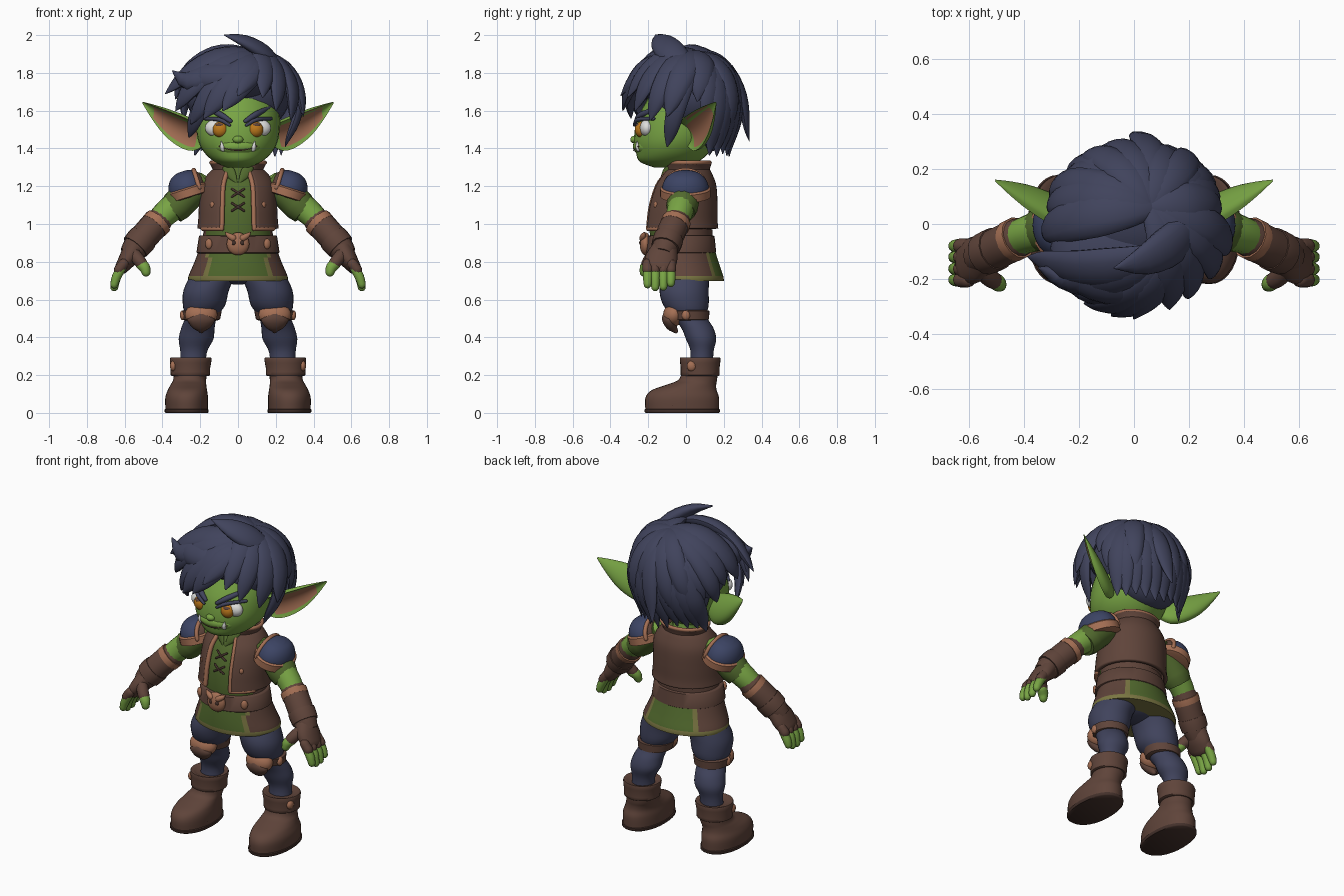
import bpy, bmesh, math, random
from math import sin, cos, pi, radians
from mathutils import Vector, Matrix, Euler

random.seed(4)
if "Cube" in bpy.data.objects:
    bpy.data.objects.remove(bpy.data.objects["Cube"])

# Flat colours, given as sRGB bytes and stored linear
MATS = {}
for key, rgb in {"skin_green": (120, 164, 68), "hair_navy": (64, 67, 92), "cloth_blue": (60, 68, 100),
                 "leather_brown": (95, 68, 58), "dark_leather": (68, 49, 43), "tan_leather": (164, 111, 84),
                 "tunic_green": (82, 106, 46), "olive_trim": (122, 118, 66), "eye_white": (222, 222, 220),
                 "amber": (188, 120, 28)}.items():
    m = bpy.data.materials.new(key)
    m.use_nodes = True
    col = [((v / 255 + .055) / 1.055) ** 2.4 for v in rgb] + [1]
    m.diffuse_color = col
    m.node_tree.nodes["Principled BSDF"].inputs["Base Color"].default_value = col
    MATS[key] = m


def finish(name, bm, colours, rule=None, mirror=False, thick=0):
    """Turn a bmesh into a smooth object; rule(face centre, normal) picks a colour."""
    bmesh.ops.recalc_face_normals(bm, faces=bm.faces)
    for f in bm.faces:
        f.smooth = True
        f.material_index = rule(f.calc_center_median(), f.normal) if rule else 0
    me = bpy.data.meshes.new(name)
    bm.to_mesh(me)
    bm.free()
    me.set_sharp_from_angle(angle=radians(50))
    for c in ([colours] if isinstance(colours, str) else colours):
        me.materials.append(MATS[c])
    ob = bpy.data.objects.new(name, me)
    bpy.context.scene.collection.objects.link(ob)
    if thick:
        mod = ob.modifiers.new("thickness", "SOLIDIFY")
        mod.thickness, mod.offset = thick, 0
    if mirror:
        ob.modifiers.new("mirror", "MIRROR")


def spline(rows, k=4):
    """Catmull-Rom resampling of rows of numbers."""
    out, last = [], len(rows) - 1
    for i in range(last):
        pick = [rows[max(0, min(last, j))] for j in (i - 1, i, i + 1, i + 2)]
        for t in (s / k for s in range(k)):
            out.append([.5 * (2 * q + (r - p) * t + (2 * p - 5 * q + 4 * r - u) * t * t
                              + (3 * q - p - 3 * r + u) * t ** 3) for p, q, r, u in zip(*pick)])
    return out + [list(rows[-1])]


def skin(name, rings, colours, closed=True, **kw):
    """Bridge rings of points into a surface, capped if closed."""
    bm = bmesh.new()
    vs = [[bm.verts.new(p) for p in r] for r in rings]
    n = len(vs[0])
    for a, b in zip(vs, vs[1:]):
        for i in range(n if closed else n - 1):
            j = (i + 1) % n
            bm.faces.new((a[i], a[j], b[j], b[i]))
    if closed:
        bm.faces.new(vs[0])
        bm.faces.new(vs[-1])
    finish(name, bm, colours, **kw)


def section(row, a, p=1):
    cx, cy, z, rx, ry = row
    sq = lambda v: math.copysign(abs(v) ** p, v)
    return Vector((cx + rx * sq(cos(a)), cy + ry * sq(sin(a)), z))


def loft(name, rows, colours, n=32, p=1, k=4, gap=None, **kw):
    """Stack of oval sections (cx, cy, z, rx, ry); gap opens the front by that half angle."""
    if gap is None:
        angles = [2 * pi * i / n for i in range(n)]
    else:
        angles = [-pi / 2 + gap + (2 * pi - 2 * gap) * i / n for i in range(n + 1)]
    skin(name, [[section(r, a, p) for a in angles] for r in spline(rows, k)], colours, closed=gap is None, **kw)


def tube(name, rows, colours, normal=Vector((.1, .9, .3)), k=3, n=14, ends=(30, 60, 84), **kw):
    """Sweep an oval along rows (x, y, z, width[, height]); ends rounds the tips."""
    rows = spline([tuple(r) if len(r) == 5 else (*r, r[3]) for r in rows], k)
    pts = [Vector(r[:3]) for r in rows]
    last = len(pts) - 1

    def ring(i, push=0, scale=1):
        t = (pts[min(i + 1, last)] - pts[max(i - 1, 0)]).normalized()
        side = t.cross(normal(pts[i]) if callable(normal) else normal).normalized()
        up, (w, h) = side.cross(t), rows[i][3:]
        c = pts[i] + t * push * min(w, h)
        return [c + (side * w * cos(a) + up * h * sin(a)) * scale for a in (2 * pi * j / n for j in range(n))]
    caps = [radians(d) for d in ends]
    skin(name, [ring(0, -sin(a), cos(a)) for a in reversed(caps)] + [ring(i) for i in range(last + 1)]
         + [ring(last, sin(a), cos(a)) for a in caps], colours, **kw)


def ball(name, loc, size, colours, rot=(0, 0, 0), **kw):
    bm = bmesh.new()
    bmesh.ops.create_uvsphere(bm, u_segments=28, v_segments=18, radius=1, matrix=Matrix.LocRotScale(
        Vector(loc), Euler([radians(d) for d in rot]), Vector(size)))
    finish(name, bm, colours, **kw)


# Head and face
HEAD = [(0, -.09, 1.3, .06, .08), (0, -.09, 1.33, .125, .155), (0, -.07, 1.38, .18, .195), (0, -.05, 1.45, .213, .225),
        (0, -.02, 1.55, .222, .24), (0, .01, 1.65, .21, .22), (0, .02, 1.75, .17, .17), (0, .02, 1.82, .08, .08)]
loft("head", HEAD, "skin_green")


def front(x, z, off=0, rows=HEAD):
    """Point on the front of a lofted body."""
    for a, b in zip(rows, rows[1:]):
        if a[2] <= z <= b[2]:
            _, cy, _, rx, ry = Vector(a).lerp(Vector(b), (z - a[2]) / (b[2] - a[2]))
            return (x, cy - ry * math.sqrt(1 - (x / rx) ** 2) - off, z)


ball("muzzle", (0, -.19, 1.41), (.13, .092, .055), "skin_green")
ball("nose", (0, -.273, 1.447), (.028, .022, .02), "skin_green")
tube("mouth", [(*front(x, 1.39 + 2.2 * x * x, .01), .0035) for x in (-.1, -.05, 0, .05, .1)], "leather_brown", n=8)
tube("fangs", [(*front(.08, 1.395, .004), .012), (*front(.084, 1.413, .008), .011), (*front(.09, 1.438, .008), .002)],
     "eye_white", n=8, mirror=True)
ball("eyes", front(.118, 1.508, -.022), (.056, .037, .046), "eye_white", mirror=True)
ball("irises", front(.093, 1.5, -.008), (.041, .034, .042), "amber", mirror=True)
ball("iris_shades", front(.096, 1.522, .005), (.026, .022, .014), "leather_brown", mirror=True)
tube("eyelids", [(*front(.045, 1.523, .014), .008), (*front(.1, 1.553, .022), .011),
                 (*front(.175, 1.558, .008), .009)], "hair_navy", mirror=True)
tube("eyebrows", [(*front(.04, 1.545, .008), .011), (*front(.1, 1.583, .012), .016),
                  (*front(.195, 1.632, .004), .004)], "hair_navy", mirror=True)

# Cupped pointed ears from (x, top, bottom) stations, leaning forward towards the top
EAR = spline([(.17, 1.53, 1.42), (.23, 1.55, 1.39), (.3, 1.58, 1.41), (.38, 1.61, 1.47), (.45, 1.632, 1.555),
              (.505, 1.647, 1.638)], 3)
FACING = Vector((.55, -.78, -.29))


def ear_ring(x, top, low):
    mid, half = Vector((x, (x - .2) * .52, (top + low) / 2)), (top - low) / 2
    for s, c in ((sin(2 * pi * i / 28), cos(2 * pi * i / 28)) for i in range(28)):
        depth = .55 * s if s < 0 else .22 * min(1, 5 * s) - .5 * s * s
        yield mid + (Vector((0, -.45, 1)) * c + FACING * depth) * half


def ear_colour(c, nrm):
    x, top, low = min(EAR, key=lambda r: abs(r[0] - c.x))
    return int(nrm.dot(FACING) > .3 and .22 < c.x < .455 and abs(c.z - (top + low) / 2) < .38 * (top - low))


skin("ears", [list(ear_ring(*r)) for r in EAR], ("skin_green", "tan_leather"), rule=ear_colour, mirror=True)

# Hair: solid masses under layered locks swept from the crown and from a side parting
ball("hair_cap", (0, .04, 1.69), (.28, .24, .225), "hair_navy")
ball("hair_back", (0, .11, 1.56), (.22, .14, .18), "hair_navy")
ball("hair_fringe_mass", (-.05, -.095, 1.765), (.255, .2, .125), "hair_navy")
CENTRE, SHELL = Vector((0, 0, 1.66)), Vector((.305, .265, .265))
CROWN, PARTING = (.06, .06, 1.9), (.12, -.1, 1.88)


def outward(p):
    return p - CENTRE


def lock(end, w, start=CROWN, lift=0):
    a, b = (Vector([d / s for d, s in zip(Vector(p) - CENTRE, SHELL)]) for p in (start, end))
    rows = []
    for t in (i / 8 for i in range(9)):
        mag = a.length + (b.length - a.length) * t ** 2 + lift * sin(pi * t)
        width = max(.004, w * min(1, .45 + 1.6 * t) * (1 - t ** 3))
        rows.append((*(CENTRE + a.lerp(b, t).normalized() * mag * SHELL), width, width * .5))
    tube("hair_lock", rows, "hair_navy", normal=outward, k=2, n=12)


for x, y, z, w in [(-.385, -.12, 1.69, .085), (-.33, -.15, 1.6, .085), (-.26, -.13, 1.46, .065), (-.25, -.21, 1.53, .075),
                   (-.18, -.29, 1.56, .085), (-.08, -.335, 1.6, .085), (0, -.345, 1.68, .07)]:
    lock((x, y, z), w, PARTING, .03)
for x, y, z, w in [(.13, -.31, 1.67, .075), (.2, -.27, 1.6, .07), (.28, -.19, 1.55, .075), (.345, -.1, 1.57, .08),
                   (.25, -.1, 1.41, .06), (.31, .06, 1.65, .085), (-.31, .06, 1.65, .085), (-.33, -.04, 1.66, .09),
                   (0, .335, 1.44, .065)]:
    lock((x, y, z), w, lift=.03)
for i in range(10):
    a = radians(24 + 132 * i / 9)
    lock((.25 * cos(a), .05 + .18 * sin(a), 1.37 + random.uniform(-.015, .03)), .068)
for i in range(9):
    a = radians(12 + 156 * i / 8)
    lock((.29 * cos(a), .05 + .23 * sin(a), 1.54 + random.uniform(-.06, .06)), .07, lift=random.uniform(0, .07))
tube("top_tuft", [(.22, .02, 1.8, .05, .04), (.14, -.07, 1.9, .08, .045), (.04, -.13, 1.965, .06, .03),
                  (-.07, -.16, 2, .004)], "hair_navy", normal=outward)
tube("side_tuft", [(.02, -.18, 1.85, .05, .04), (-.14, -.2, 1.8, .08, .05), (-.26, -.19, 1.755, .055, .045),
                   (-.345, -.16, 1.81, .004)], "hair_navy", normal=outward)

# Torso: neck, tunic, skirt
tube("neck", [(0, .01, 1.2, .075), (0, -.01, 1.36, .08)], "skin_green", normal=Vector((0, 1, 0)))
BODY = [(0, -.03, .92, .182, .16), (0, -.028, 1, .182, .165), (0, -.022, 1.1, .178, .163), (0, -.01, 1.2, .168, .14),
        (0, 0, 1.26, .13, .11), (0, 0, 1.3, .09, .09)]
loft("tunic_body", BODY, ("tunic_green", "leather_brown"), rule=lambda c, nrm: int(c.y > -.08 and c.z < 1))
tube("tunic_collar", [(.07, -.085, 1.315, .02, .01), (.04, -.115, 1.27, .028, .01), (.006, -.137, 1.215, .004)],
     "tunic_green", normal=Vector((.3, -1, .3)), mirror=True)
for z in (1.09, 1.165):
    tube("lacing", [(*front(-.032, z - .02, .004, BODY), .006), (*front(0, z, .007, BODY), .006),
                    (*front(.032, z + .02, .004, BODY), .006)], "dark_leather", n=8, mirror=True)


def skirt_colour(c, nrm):
    a = math.degrees(math.atan2(abs(c.x) / .265, abs(c.y + .01) / .2))
    if c.z > .93 and c.y > -.08:
        return 1
    if c.z < .722:
        return 2
    return 0 if a < 37 else 2 if a < 44 else 1


loft("tunic_skirt", [(0, -.02, .97, .18, .16), (0, -.025, .9, .195, .168), (0, -.015, .8, .23, .187),
                     (0, -.003, .725, .262, .2), (0, 0, .698, .262, .2)],
     ("tunic_green", "leather_brown", "olive_trim"), n=48, rule=skirt_colour)

# Belt and buckle
loft("belt", [(0, -.027, .845, .212, .18), (0, -.027, .85, .22, .187), (0, -.027, .935, .207, .178),
              (0, -.027, .94, .2, .17)], "leather_brown", k=1)
ball("buckle", (0, -.215, .895), (.06, .03, .06), "tan_leather")
tube("buckle_horns", [(.025, -.23, .925, .018), (.05, -.225, .94, .014), (.064, -.22, .955, .004)], "tan_leather", mirror=True)
ball("buckle_sockets", (.022, -.24, .9), (.011, .008, .012), "dark_leather", mirror=True)
ball("belt_studs", (.155, -.158, .895), (.02, .014, .028), "tan_leather", rot=(0, 0, 35), mirror=True)

# Open vest with edging, and standing collar
VEST = [(0, -.028, .975, .205, .188), (0, -.028, 1.02, .2, .184), (0, -.022, 1.1, .196, .178), (0, -.008, 1.2, .186, .158),
        (0, .003, 1.26, .15, .126), (0, .005, 1.285, .12, .11)]
GAP = radians(25)
loft("vest", VEST, "leather_brown", n=40, gap=GAP, thick=.022)
tube("vest_front_trim", [(*section(r, GAP - pi / 2), .013) for r in VEST], "tan_leather", mirror=True)
tube("vest_bottom_trim", [(*section(VEST[0], GAP - pi / 2 + i * .14), .012) for i in range(6)], "tan_leather", mirror=True)
tube("vest_neck_trim", [(*section(VEST[4], i * pi / 12), .01) for i in range(13)], "tan_leather")
ball("vest_studs", section(VEST[2], radians(-48)), (.016, .016, .02), "tan_leather", mirror=True)
COLLAR = [(0, .005, 1.255, .115, .105), (0, .005, 1.295, .126, .112), (0, .008, 1.325, .142, .118)]
loft("collar", COLLAR, "leather_brown", gap=radians(32), thick=.02)
tube("collar_trim", [(*section(COLLAR[2], radians(-58 + 296 * i / 24)), .011) for i in range(25)], "tan_leather", n=8)

# Arms with shoulder pads
tube("arms", [(.22, 0, 1.2, .075), (.32, -.02, 1.11, .074), (.39, -.038, 1.05, .068), (.45, -.065, .985, .06)],
     "skin_green", mirror=True)
tube("sleeves", [(.2, 0, 1.2, .075), (.27, -.01, 1.15, .085), (.325, -.02, 1.095, .086)], "tunic_green",
     ends=(30,), mirror=True)
AXIS = Vector((.3, 0, .95))
OUT = Vector((.95, 0, -.3))
BASE = Vector((.262, -.003, 1.175))
tube("shoulder_pads", [(*(BASE + AXIS * .11 * sin(a)), .126 * cos(a) ** .8, .105 * cos(a) ** .8)
                       for a in (0, .35, .7, 1.05, 1.4)], ("cloth_blue", "leather_brown"), normal=OUT, n=32, k=4,
     ends=(), rule=lambda c, nrm: int((c - BASE).dot(OUT) < -.06), mirror=True)
tube("shoulder_pad_rims", [(*(BASE + AXIS * d), .126 + g, .106 + g) for d, g in
                           ((-.035, -.01), (-.03, .008), (.012, .008), (.022, -.005))],
     "tan_leather", normal=OUT, n=32, k=1, ends=(), mirror=True)
tube("shoulder_pad_ridges", [(*(BASE - OUT * .06 + Vector((0, .108, 0)) * cos(a) + AXIS * .097 * sin(a)), .012)
                             for a in (pi * i / 12 for i in range(13))], "tan_leather", normal=OUT, mirror=True)

# Bracers, gloves and fingers
tube("bracers", [(.415, -.047, 1.02, .07), (.45, -.065, .985, .076), (.52, -.1, .905, .074), (.555, -.115, .86, .066)],
     "leather_brown", ends=(30,), mirror=True)
tube("bracer_bands", [(.427, -.053, 1.008, .079), (.437, -.058, .997, .079)], "tan_leather", k=1, ends=(8,), mirror=True)
ball("bracer_knobs", (.468, -.068, 1.02), (.035, .042, .032), "tan_leather", rot=(0, 40, 0), mirror=True)
tube("wrist_straps", [(.512, -.095, .915, .081), (.534, -.105, .889, .079)], "leather_brown", k=1, ends=(12,), mirror=True)
PALM = Vector((.85, 0, .5))
tube("gloves", [(.55, -.112, .87, .07, .055), (.58, -.13, .82, .086, .05), (.612, -.142, .775, .08, .038)],
     "leather_brown", normal=PALM, mirror=True)
for y, drop in ((-.203, .015), (-.163, 0), (-.12, .003), (-.08, .022)):
    tube("glove_finger", [(.605, y, .79, .028), (.63, y, .757, .028)], "leather_brown", mirror=True)
    tube("finger", [(.615, y, .77, .025), (.643, y, .72, .025), (.655, y, .665 + drop, .021)], "skin_green", mirror=True)
tube("glove_thumbs", [(.56, -.155, .85, .036), (.53, -.19, .815, .034), (.51, -.205, .79, .032)], "leather_brown", mirror=True)
tube("thumbs", [(.515, -.2, .79, .03), (.495, -.215, .77, .03), (.487, -.222, .745, .024)], "skin_green", mirror=True)

# Trousers and knee pads
ball("trouser_seat", (0, 0, .76), (.19, .13, .08), "hair_navy")
loft("trouser_legs", [(.1, 0, .84, .08, .09), (.125, 0, .75, .115, .12), (.168, -.01, .65, .12, .13), (.18, 0, .57, .112, .12),
                      (.195, .02, .51, .085, .09), (.212, .06, .45, .088, .085), (.222, .08, .39, .092, .08),
                      (.235, .085, .32, .07, .06), (.24, .08, .22, .07, .065)], "hair_navy", mirror=True)
loft("knee_straps", [(.195, .025, .49, .088, .085), (.195, .025, .495, .1, .097), (.193, .02, .54, .107, .104),
                     (.193, .02, .545, .09, .09)], "leather_brown", k=1, mirror=True)
ball("knee_pads", (.195, -.065, .52), (.086, .056, .064), "tan_leather", rot=(-15, 0, 0), mirror=True)
tube("knee_pad_centres", [(.195, -.09, .525, .03, .03), (.195, -.09, .498, .072, .038), (.195, -.075, .46, .055, .03),
                          (.195, -.055, .435, .014)], "leather_brown", normal=Vector((0, -1, 0)), mirror=True)
ball("knee_strap_studs", (.292, .0, .517), (.016, .022, .026), "tan_leather", mirror=True)

# Boots
loft("boot_soles", [(.272, -.02, 0, .112, .194), (.272, -.02, .005, .116, .199), (.272, -.02, .018, .116, .199),
                    (.272, -.02, .022, .11, .19)], "dark_leather", p=.9, k=1, mirror=True)
loft("boots", [(.272, -.02, .018, .112, .195), (.272, -.02, .08, .113, .195), (.268, -.01, .12, .104, .172),
               (.262, .03, .15, .094, .13), (.255, .065, .18, .087, .1), (.25, .075, .25, .088, .096)],
     "leather_brown", p=.95, mirror=True)
loft("boot_cuffs", [(.252, .075, .197, .092, .095), (.252, .075, .2, .104, .103), (.252, .075, .24, .105, .103),
                    (.25, .075, .285, .111, .108), (.25, .075, .292, .1, .1), (.25, .075, .28, .07, .07)],
     "leather_brown", k=2, mirror=True)
ball("boot_studs", (.342, .03, .248), (.018, .026, .028), "tan_leather", mirror=True)
tube("toe_seams", [(.272 - .105 * cos(a), -.07 - .02 * sin(a), .04 + .086 * sin(a), .006) for a in
                   (i * pi / 8 for i in range(9))], "leather_brown", n=8, mirror=True)
